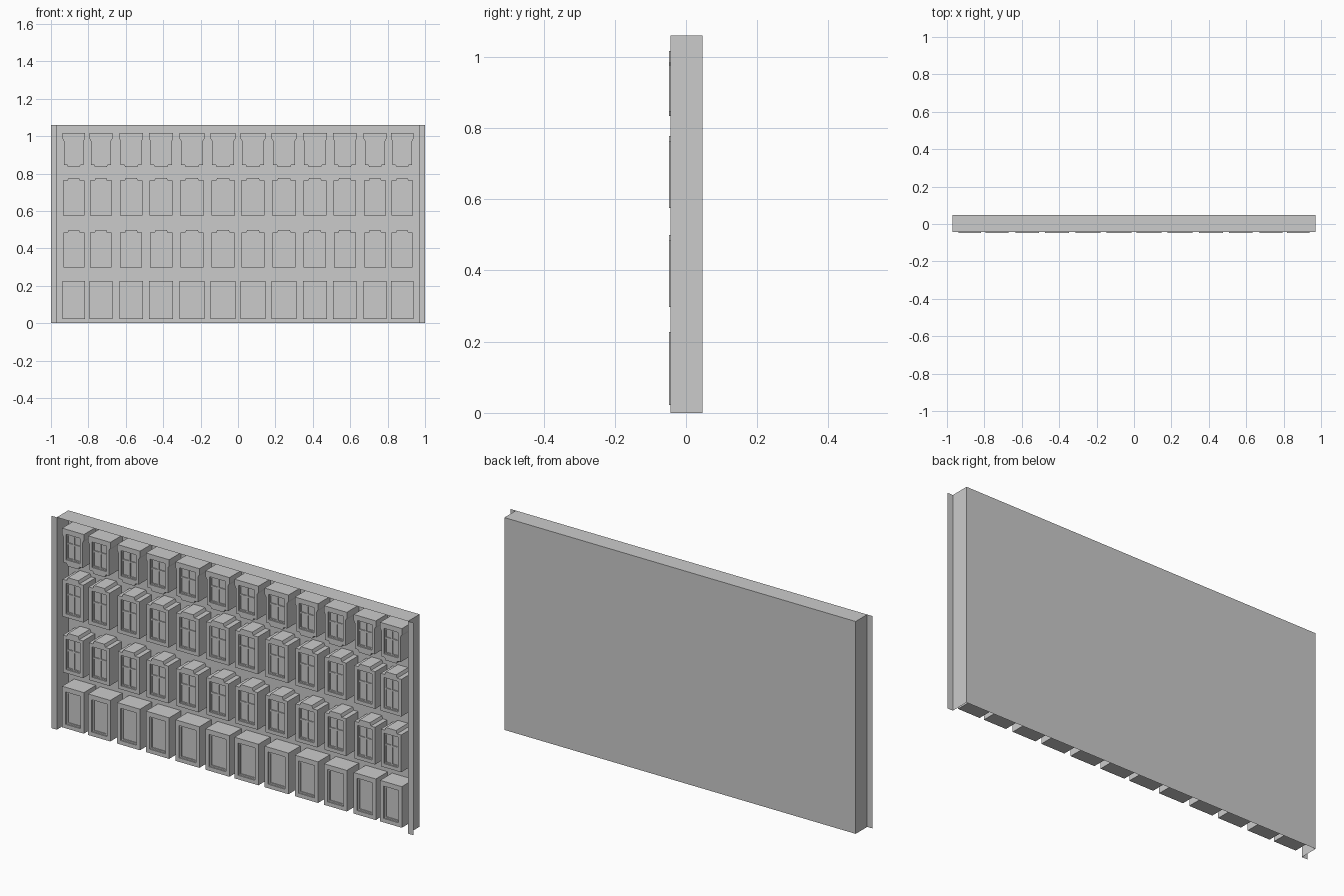
import bpy, bmesh

if "Cube" in bpy.data.objects:
    bpy.data.objects.remove(bpy.data.objects["Cube"])

BACK, FRONT, WALL = 0.047, -0.0475, -0.044
SASH, PANE = -0.041, -0.036


def finish(bm, name):
    bmesh.ops.remove_doubles(bm, verts=bm.verts, dist=1e-5)
    bmesh.ops.recalc_face_normals(bm, faces=bm.faces)
    me = bpy.data.meshes.new(name)
    bm.to_mesh(me)
    bm.free()
    ob = bpy.data.objects.new(name, me)
    bpy.context.collection.objects.link(ob)
    return ob


def rect(x0, x1, z0, z1):
    return [(x0, z0), (x1, z0), (x1, z1), (x0, z1)]


def tube(bm, pts, ya, yb):
    """Side walls following a closed outline between two depths."""
    n = len(pts)
    for i in range(n):
        (ax, az), (bx, bz) = pts[i], pts[(i + 1) % n]
        bm.faces.new([bm.verts.new(p) for p in
                      ((ax, ya, az), (bx, ya, bz), (bx, yb, bz), (ax, yb, az))])


def sheet(bm, outline, holes, y):
    """Flat face at depth y with openings cut out of it."""
    edges = []
    for loop in [outline] + holes:
        vs = [bm.verts.new((x, y, z)) for x, z in loop]
        edges += [bm.edges.new((vs[i - 1], vs[i])) for i in range(len(vs))]
    bmesh.ops.triangle_fill(bm, use_beauty=True, edges=edges, normal=(0, -1, 0))


def bay(bm, outline, opening, panes):
    """Projecting window box: frame, set-back sash, deeper panes."""
    tube(bm, outline, FRONT, BACK)
    sheet(bm, outline, [opening], FRONT)
    tube(bm, opening, FRONT, SASH)
    sheet(bm, opening, panes, SASH)
    for p in panes:
        tube(bm, p, SASH, PANE)
        sheet(bm, p, [], PANE)


def grid_panes(x, w, z0, z1):
    """Two by two panes, the upper pair shorter."""
    b, m = 0.006, 0.004
    zs = z0 + (z1 - z0) * 0.62
    return [rect(xa, xb, za, zb)
            for xa, xb in ((x - w + b, x - m), (x + m, x + w - b))
            for za, zb in ((z0 + b, zs - m), (zs + m, z1 - b))]


def panel_bay(bm, x, w):
    z0, z1 = 0.022, 0.227
    o = rect(x - w + 0.019, x + w - 0.019, z0 + 0.02, z1 - 0.024)
    p = rect(x - w + 0.027, x + w - 0.027, z0 + 0.027, z1 - 0.031)
    bay(bm, rect(x - w, x + w, z0, z1), o, [p])


def crowned_bay(bm, x, w, z0, z1):
    # shoulders below a raised centre
    s = z1 - 0.015
    outline = [(x - w, z0), (x + w, z0), (x + w, s), (x + w * 0.6, s),
               (x + w * 0.5, z1), (x - w * 0.5, z1), (x - w * 0.6, s), (x - w, s)]
    hw, a, b = w - 0.018, z0 + 0.018, s - 0.016
    bay(bm, outline, rect(x - hw, x + hw, a, b), grid_panes(x, hw, a, b))


def hooded_bay(bm, x, w):
    # wide head above, dropped sill centre below
    z0, z1, head = 0.834, 1.016, 0.974
    n = w - 0.007
    half = [(w * 0.5, z0), (w * 0.6, z0 + 0.013), (n, z0 + 0.013),
            (n, head), (w, head + 0.012), (w, z1)]
    outline = [(x + a, z) for a, z in half] + [(x - a, z) for a, z in reversed(half)]
    hw, a, b = n - 0.015, z0 + 0.03, z1 - 0.025
    bay(bm, outline, rect(x - hw, x + hw, a, b), grid_panes(x, hw, a, b))


# Open shell: back panel, top, side walls and front flanges
bm = bmesh.new()
H, W = 1.06, 0.97
quads = [[(-W, BACK, 0), (W, BACK, 0), (W, BACK, H), (-W, BACK, H)],
         [(-W, WALL, H), (W, WALL, H), (W, BACK, H), (-W, BACK, H)]]
for s in (-1, 1):
    quads.append([(s * W, WALL, 0), (s * W, BACK, 0), (s * W, BACK, H), (s * W, WALL, H)])
    quads.append([(s * W, WALL, 0), (s, WALL, 0), (s, WALL, H), (s * W, WALL, H)])
for q in quads:
    bm.faces.new([bm.verts.new(p) for p in q])
finish(bm, "wall_shell")

# Columns tighten towards the ends (centre, half width), mirrored in x
half_cols = [(0.080, 0.066), (0.246, 0.066), (0.411, 0.064),
             (0.571, 0.063), (0.733, 0.061), (0.878, 0.060)]
cols = [(s * x, w) for s in (-1, 1) for x, w in half_cols]

rows = [("ground_floor_panels", lambda b, x, w: panel_bay(b, x, w)),
        ("first_floor_windows", lambda b, x, w: crowned_bay(b, x, w - 0.004, 0.298, 0.499)),
        ("second_floor_windows", lambda b, x, w: crowned_bay(b, x, w - 0.003, 0.576, 0.777)),
        ("top_floor_windows", lambda b, x, w: hooded_bay(b, x, w))]
for name, make in rows:
    bm = bmesh.new()
    for x, w in cols:
        make(bm, x, w)
    finish(bm, name)
